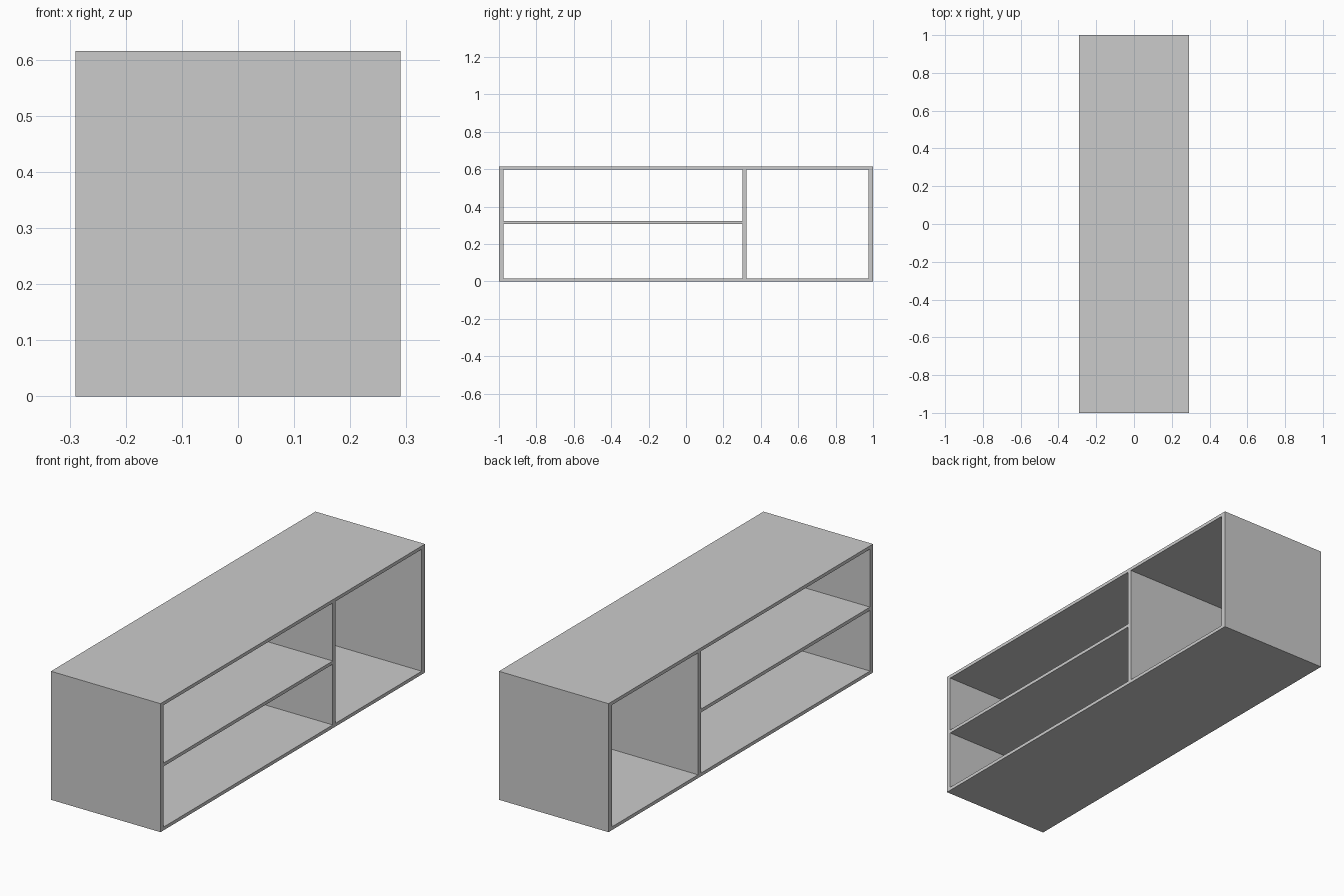
import bpy

if "Cube" in bpy.data.objects:
    bpy.data.objects.remove(bpy.data.objects["Cube"])

X = 0.29      # half depth
H = 0.615     # overall height
T = 0.016     # horizontal board thickness
S = 0.023     # upright board thickness


def board(name, y0, y1, z0, z1):
    """Full-depth board spanning the given y and z ranges."""
    bpy.ops.mesh.primitive_cube_add(size=1, location=(0, (y0 + y1) / 2, (z0 + z1) / 2))
    ob = bpy.context.object
    ob.name = name
    ob.scale = (2 * X, y1 - y0, z1 - z0)
    bpy.ops.object.transform_apply(location=False, rotation=False, scale=True)
    return ob


# Outer carcass, open through both long sides
board("bottom_panel", -1, 1, 0, T)
board("top_panel", -1, 1, H - T, H)
board("left_end_panel", -1, -1 + S, T, H - T)
board("right_end_panel", 1 - S - 0.002, 1, T, H - T)

# Inner upright and the shelf on the wide side
board("divider", 0.302, 0.323, T, H - T)
board("shelf", -1 + S, 0.302, 0.306, 0.322)
